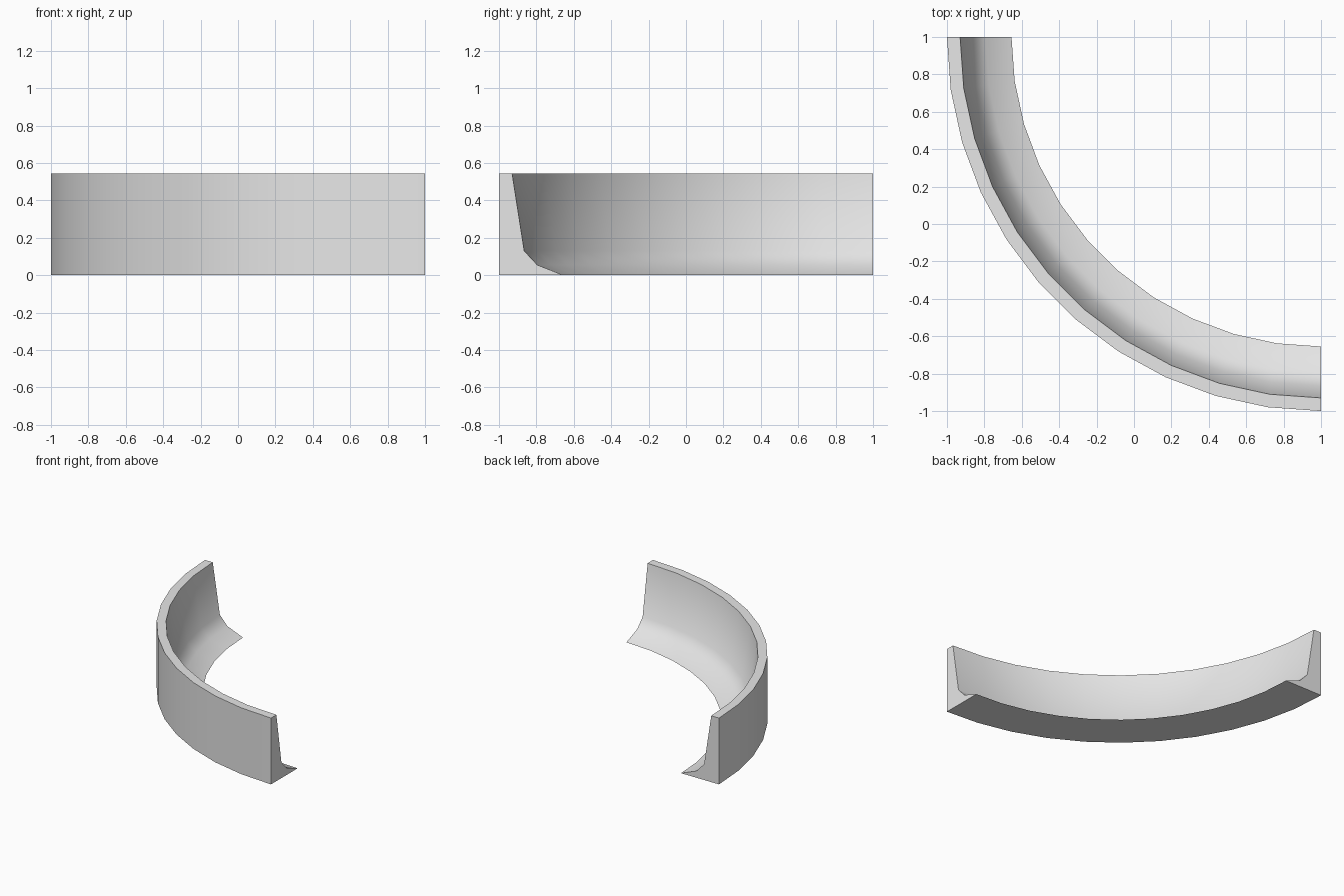
import bpy
import bmesh
from math import radians
from mathutils import Vector

cube = bpy.data.objects.get("Cube")
if cube:
    bpy.data.objects.remove(cube, do_unlink=True)

SEGMENTS = 11
CENTRE = Vector((1, 1, 0))

# Cross-section as (radius, height): upright wall with a flared inner foot
PROFILE = [(2, 0), (2, 0.545), (1.93, 0.545), (1.865, 0.13), (1.795, 0.055), (1.655, 0)]

# Plain grey material
grey = bpy.data.materials.new("light_grey")
grey.use_nodes = True
colour = (0.8, 0.8, 0.8, 1)
grey.diffuse_color = colour
grey.node_tree.nodes["Principled BSDF"].inputs["Base Color"].default_value = colour

# Quarter-circle sweep of the cross-section, with both ends capped
bm = bmesh.new()
verts = [bm.verts.new(CENTRE + Vector((-r, 0, z))) for r, z in PROFILE]
start_cap = bm.faces.new(verts)
sweep = bmesh.ops.spin(bm, geom=list(start_cap.edges), cent=CENTRE, axis=(0, 0, 1),
                       angle=radians(90), steps=SEGMENTS)
end_edges = [g for g in sweep["geom_last"] if isinstance(g, bmesh.types.BMEdge)]
bmesh.ops.contextual_create(bm, geom=end_edges)
bmesh.ops.recalc_face_normals(bm, faces=bm.faces[:])

mesh = bpy.data.meshes.new("curved_wall")
bm.to_mesh(mesh)
bm.free()
mesh.materials.append(grey)
wall = bpy.data.objects.new("curved_wall", mesh)
bpy.context.collection.objects.link(wall)

# Smooth curve with crisp rims and ends
bpy.ops.object.select_all(action="DESELECT")
wall.select_set(True)
bpy.context.view_layer.objects.active = wall
bpy.ops.object.shade_smooth_by_angle(angle=radians(40))
